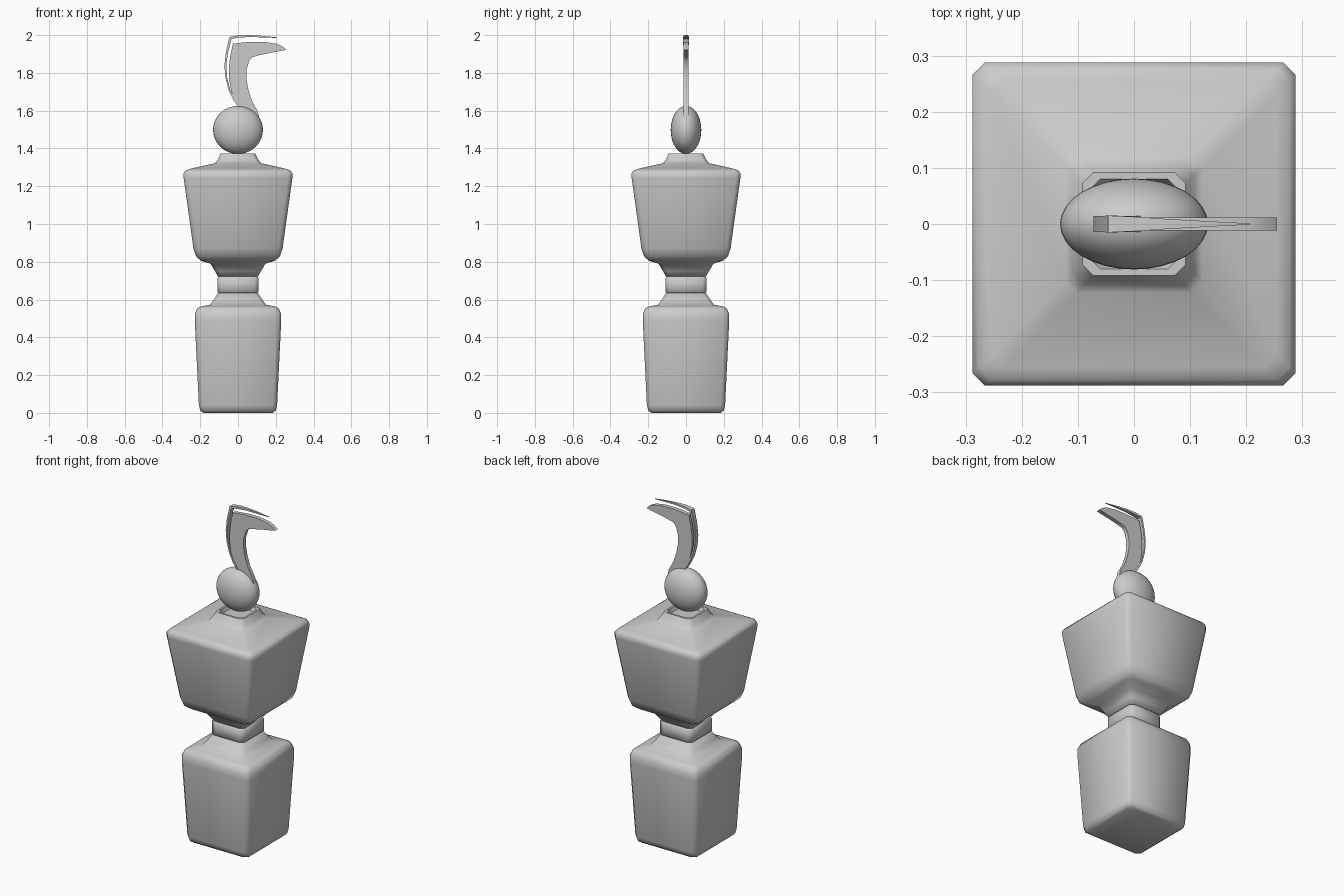
import bpy, bmesh, math


def finish(bm, name, angle=40):
    bmesh.ops.recalc_face_normals(bm, faces=bm.faces)
    me = bpy.data.meshes.new(name)
    bm.to_mesh(me)
    bm.free()
    ob = bpy.data.objects.new(name, me)
    bpy.context.collection.objects.link(ob)
    bpy.ops.object.select_all(action='DESELECT')
    ob.select_set(True)
    bpy.context.view_layer.objects.active = ob
    bpy.ops.object.shade_smooth_by_angle(angle=math.radians(angle))
    return ob


def square_loft(name, profile):
    """Stack chamfered squares: profile rows are (half width, z, chamfer)."""
    bm = bmesh.new()
    rings = []
    for w, z, c in profile:
        k = w - c
        pts = [(w, -k), (w, k), (k, w), (-k, w), (-w, k), (-w, -k), (-k, -w), (k, -w)]
        rings.append([bm.verts.new((x, y, z)) for x, y in pts])
    for a, b in zip(rings, rings[1:]):
        for i in range(8):
            j = (i + 1) % 8
            bm.faces.new((a[i], a[j], b[j], b[i]))
    bm.faces.new(rings[0][::-1])
    bm.faces.new(rings[-1])
    return finish(bm, name, 50)


def ribbon(name, rows):
    """Solid band: rows are (outer x, outer z, inner x, inner z, half depth)."""
    bm = bmesh.new()
    secs = []
    for ox, oz, ix, iz, d in rows:
        secs.append([bm.verts.new(p) for p in
                     ((ox, -d, oz), (ox, d, oz), (ix, d, iz), (ix, -d, iz))])
    for a, b in zip(secs, secs[1:]):
        for i in range(4):
            j = (i + 1) % 4
            bm.faces.new((a[i], a[j], b[j], b[i]))
    bm.faces.new(secs[0][::-1])
    bm.faces.new(secs[-1])
    return finish(bm, name, 35)


# Lower block with sloping shoulders
square_loft("lower_block", [
    (.183, 0, .02), (.2, .012, .022), (.207, .04, .022), (.229, .49, .022),
    (.228, .525, .022), (.215, .555, .022), (.195, .564, .022),
    (.148, .573, .02), (.128, .60, .02), (.105, .636, .02)])

# Collar between the blocks
square_loft("collar", [
    (.1, .634, .02), (.109, .642, .02), (.109, .715, .02), (.1, .724, .02)])

# Upper block, flaring upward, with a recessed neck
square_loft("upper_block", [
    (.105, .722, .02), (.122, .75, .02), (.145, .79, .02), (.195, .805, .022),
    (.222, .828, .022), (.236, .87, .022), (.288, 1.245, .022),
    (.288, 1.268, .022), (.277, 1.284, .022), (.255, 1.292, .022),
    (.122, 1.322, .02), (.108, 1.34, .02), (.092, 1.373, .02),
    (.08, 1.373, .02), (.072, 1.35, .02)])

# Flattened ball
bm = bmesh.new()
bmesh.ops.create_uvsphere(bm, u_segments=32, v_segments=20, radius=1)
bmesh.ops.scale(bm, vec=(.132, .081, .127), verts=bm.verts)
bmesh.ops.translate(bm, vec=(0, 0, 1.498), verts=bm.verts)
finish(bm, "ball", 60)

# Broad curved blade
D = .012
ribbon("plume_blade", [
    (.04, 1.54, .12, 1.53, D), (.002, 1.625, .106, 1.593, D),
    (-.02, 1.665, .075, 1.65, D), (-.037, 1.71, .055, 1.71, D),
    (-.048, 1.77, .045, 1.765, D), (-.048, 1.83, .046, 1.82, D),
    (-.041, 1.89, .06, 1.865, D), (-.027, 1.955, .075, 1.883, D),
    (.06, 1.964, .11, 1.893, D), (.14, 1.964, .165, 1.905, D),
    (.205, 1.954, .215, 1.914, D), (.235, 1.94, .255, 1.922, D)])

# Thin outer strip tapering to a point
ribbon("plume_strip", [
    (.01, 1.605, .02, 1.61, .014), (-.025, 1.658, -.016, 1.662, .014),
    (-.05, 1.71, -.041, 1.713, .014), (-.067, 1.775, -.058, 1.777, .014),
    (-.072, 1.84, -.062, 1.84, .014), (-.064, 1.91, -.053, 1.908, .014),
    (-.046, 1.99, -.034, 1.979, .015), (.0, 1.998, .0, 1.986, .013),
    (.06, 2.0, .06, 1.99, .009), (.13, 1.996, .13, 1.988, .005),
    (.207, 1.988, .207, 1.985, .001)])
